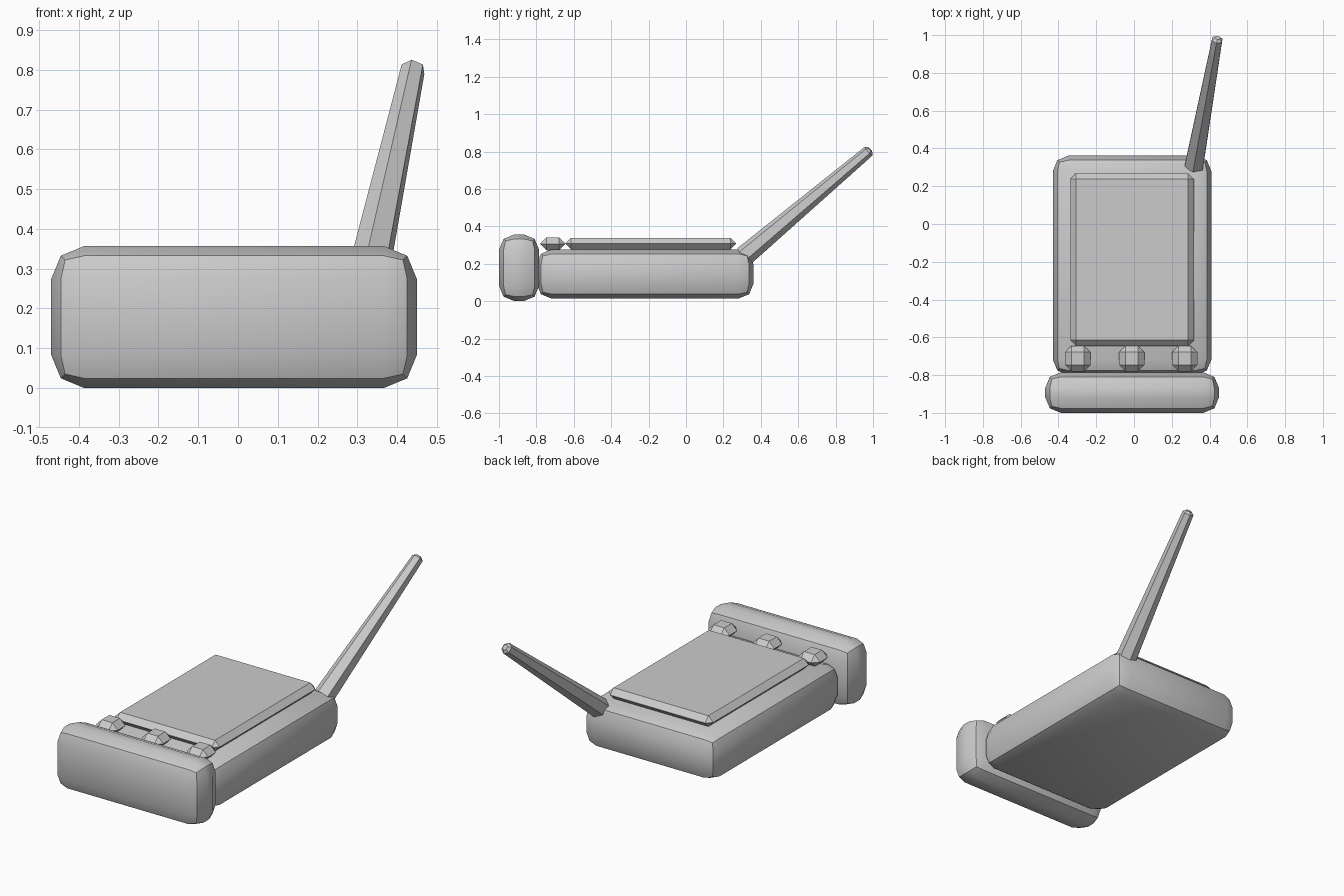
import bpy, bmesh
from math import radians
from mathutils import Vector

if "Cube" in bpy.data.objects:
    bpy.data.objects.remove(bpy.data.objects["Cube"])


def finish(name, bm, smooth=True):
    mesh = bpy.data.meshes.new(name)
    bm.to_mesh(mesh)
    bm.free()
    ob = bpy.data.objects.new(name, mesh)
    bpy.context.collection.objects.link(ob)
    if smooth:
        bpy.ops.object.select_all(action='DESELECT')
        ob.select_set(True)
        bpy.context.view_layer.objects.active = ob
        bpy.ops.object.shade_smooth_by_angle(angle=radians(30))
    return ob


def bevelled_box(name, lo, hi, width, segments):
    """Box between two corners with all edges bevelled."""
    lo, hi = Vector(lo), Vector(hi)
    size, mid = hi - lo, (lo + hi) / 2
    bm = bmesh.new()
    bmesh.ops.create_cube(bm, size=1)
    for v in bm.verts:
        v.co = Vector(a * b for a, b in zip(v.co, size)) + mid
    bmesh.ops.bevel(bm, geom=bm.edges[:], offset=width, offset_type='OFFSET',
                    segments=segments, profile=0.5, affect='EDGES')
    return finish(name, bm)


# Casing and the larger front cap
bevelled_box("casing", (-0.43, -0.80, 0.013), (0.41, 0.362, 0.277), 0.083, 2)
bevelled_box("front_cap", (-0.47, -1.0, 0.0), (0.45, -0.785, 0.357), 0.083, 2)

# Raised screen plate
bevelled_box("screen", (-0.337, -0.645, 0.277), (0.317, 0.268, 0.338), 0.03, 1)

# Row of three buttons
for i, x in enumerate((-0.297, -0.012, 0.269)):
    bevelled_box(f"button_{i + 1}", (x - 0.067, -0.78, 0.272),
                 (x + 0.067, -0.645, 0.34), 0.0335, 1)

# Tapered antenna with a blunt tip, leaning back and up
base, tip = Vector((0.318, 0.31, 0.24)), Vector((0.442, 0.986, 0.81))
axis = tip - base
turn = axis.to_track_quat('Z', 'Y')
bm = bmesh.new()
bmesh.ops.create_cone(bm, cap_ends=True, segments=6, radius1=0.056,
                      radius2=0.031, depth=axis.length)
end = max(bm.faces, key=lambda f: f.calc_center_median().z)
bmesh.ops.bevel(bm, geom=list(end.edges), offset=0.013, segments=1,
                affect='EDGES')
for v in bm.verts:
    v.co = turn @ v.co + (base + tip) / 2
finish("antenna", bm, smooth=False)
